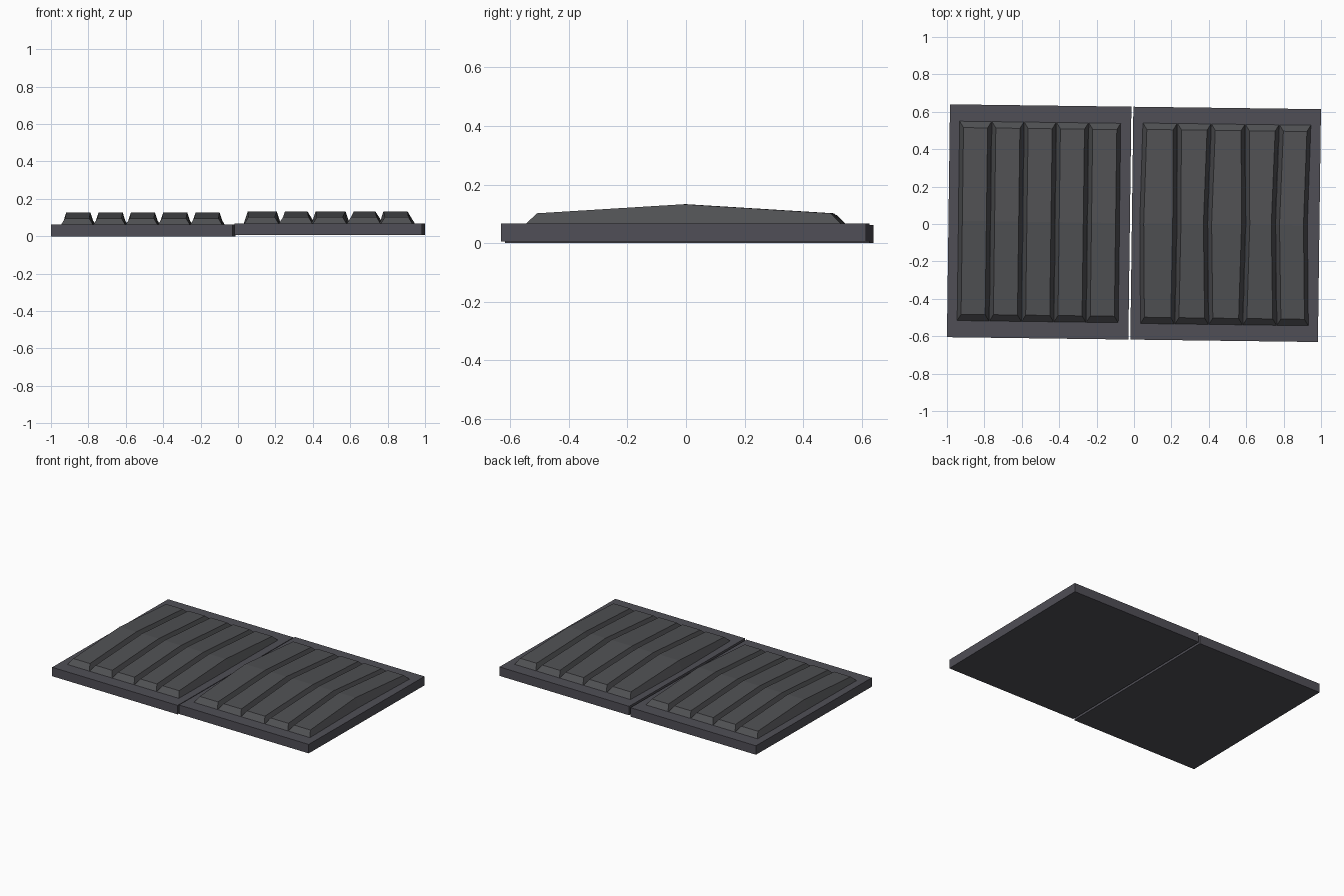
import bpy, bmesh, math
from mathutils import Matrix

if "Cube" in bpy.data.objects:
    bpy.data.objects.remove(bpy.data.objects["Cube"])


def material(name, rgb):
    m = bpy.data.materials.new(name)
    m.diffuse_color = (*rgb, 1)
    m.use_nodes = True
    m.node_tree.nodes["Principled BSDF"].inputs["Base Color"].default_value = m.diffuse_color
    return m


SLAB = material("blue grey stone", (0.080, 0.078, 0.094))
RIB = material("dark grey rib", (0.080, 0.081, 0.087))
SLAB_H, END_H, MID_H = 0.062, 0.096, 0.127
TILT = math.radians(-0.75)


def finish(bm, name, mat, place):
    bmesh.ops.recalc_face_normals(bm, faces=bm.faces)
    me = bpy.data.meshes.new(name)
    bm.to_mesh(me)
    bm.free()
    me.materials.append(mat)
    ob = bpy.data.objects.new(name, me)
    ob.matrix_world = place
    bpy.context.collection.objects.link(ob)


def rib(name, l, r, lm, rm, half, place):
    # trapezoid sections swept front to back, crowned in the middle
    ins = 0.022
    bm = bmesh.new()
    rings = []
    for yb, yt, a, b, h in ((-half, -half + 0.036, l, r, END_H),
                            (0, 0, lm, rm, MID_H),
                            (half, half - 0.036, l, r, END_H)):
        rings.append([bm.verts.new(p) for p in (
            (a, yb, SLAB_H - 0.002), (b, yb, SLAB_H - 0.002),
            (b - ins, yt, h), (a + ins, yt, h))])
    for p, q in zip(rings, rings[1:]):
        for i in range(4):
            j = (i + 1) % 4
            bm.faces.new((p[i], p[j], q[j], q[i]))
    bm.faces.new(rings[0])
    bm.faces.new(rings[-1])
    finish(bm, name, RIB, place)


def panel(side, x, y, z, width, edges, shifts, half):
    place = Matrix.Translation((x, y, z)) @ Matrix.Rotation(TILT, 4, 'Z')
    # base slab
    bm = bmesh.new()
    bmesh.ops.create_cube(bm, size=1)
    bmesh.ops.scale(bm, vec=(width, 1.245, SLAB_H), verts=bm.verts)
    bmesh.ops.translate(bm, vec=(0, 0, SLAB_H / 2), verts=bm.verts)
    finish(bm, side + "_slab", SLAB, place)
    # ribs between neighbouring grooves
    mids = [e + s for e, s in zip(edges, shifts)]
    for i in range(5):
        rib(f"{side}_rib_{i + 1}", edges[i], edges[i + 1], mids[i], mids[i + 1], half, place)


# regular left panel, and right panel with bent grooves
panel("left", -0.507, 0.011, 0.0, 0.97,
      [-0.433 + 0.1727 * i for i in range(6)], [0] * 6, 0.535)
panel("right", 0.490, -0.002, 0.006, 1.003,
      [-0.45, -0.265, -0.084, 0.098, 0.28, 0.45],
      [-0.01, 0.004, -0.013, 0.009, -0.014, -0.012], 0.538)
